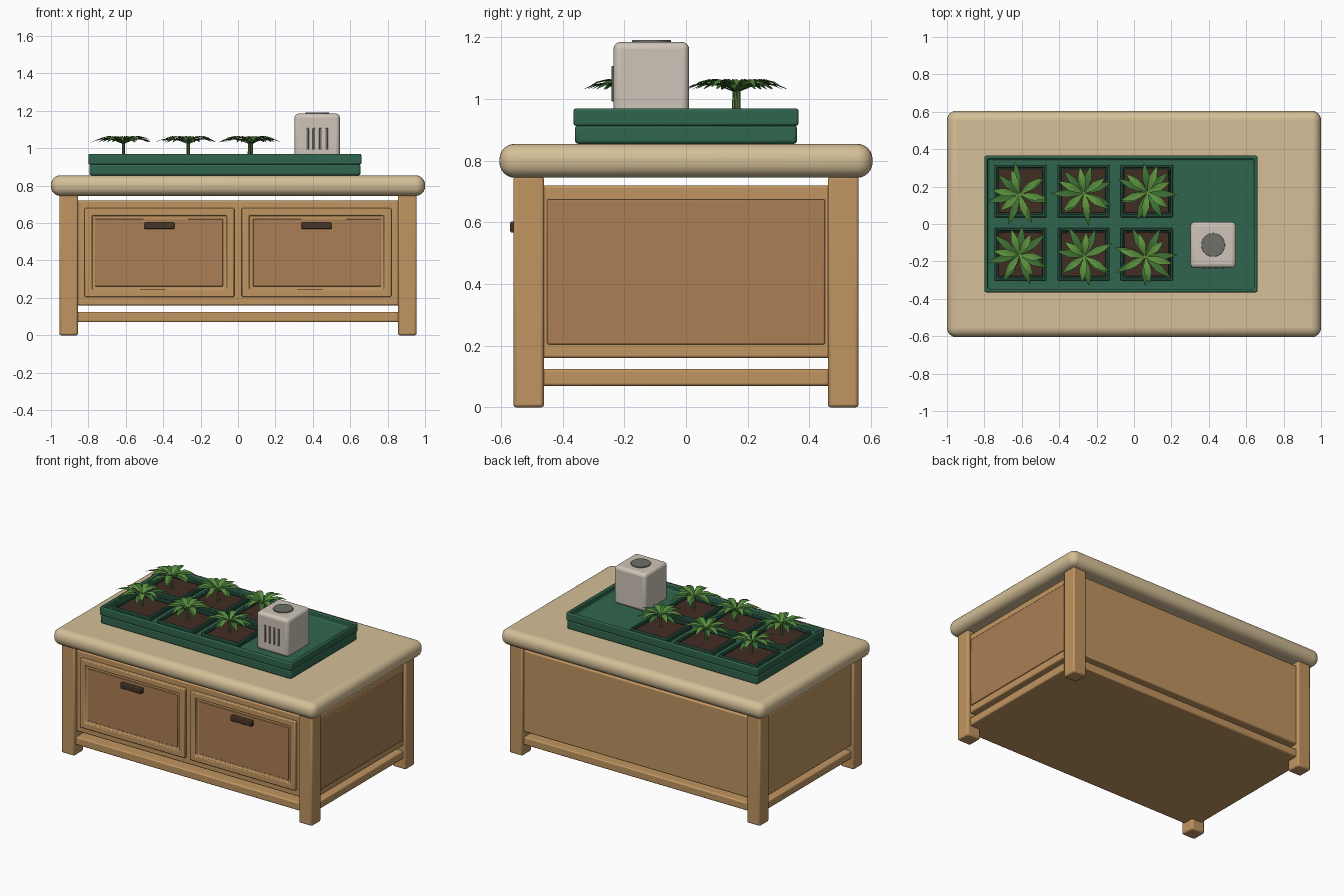
import bpy, bmesh, random
from math import cos, sin, pi
from mathutils import Vector

if "Cube" in bpy.data.objects:
    bpy.data.objects.remove(bpy.data.objects["Cube"])

random.seed(4)


def material(name, r, g, b):
    m = bpy.data.materials.new(name)
    m.diffuse_color = (r, g, b, 1)
    m.use_nodes = True
    m.node_tree.nodes["Principled BSDF"].inputs["Base Color"].default_value = m.diffuse_color
    return m


TOP = material("pale_wood", .66, .52, .31)
WOOD = material("oak", .53, .30, .12)
PANEL = material("panel_wood", .41, .21, .09)
GREEN = material("tray_green", .03, .13, .075)
DARKGREEN = material("pot_green", .015, .065, .04)
SOIL = material("soil", .055, .026, .017)
LEAF = material("leaf_light", .11, .29, .05)
LEAF2 = material("leaf_dark", .05, .17, .035)
STEM = material("stem", .13, .24, .06)
SHELL = material("warm_white", .62, .56, .48)
GREY = material("vent_grey", .16, .16, .14)
DARK = material("dark_bronze", .06, .035, .022)


def finish(name, bm, mat, bevel=0, segs=3):
    me = bpy.data.meshes.new(name)
    bm.to_mesh(me)
    bm.free()
    ob = bpy.data.objects.new(name, me)
    bpy.context.collection.objects.link(ob)
    me.materials.append(mat)
    if bevel:
        mod = ob.modifiers.new("bevel", 'BEVEL')
        mod.width, mod.segments = bevel, segs
        mod.limit_method = 'ANGLE'
    bpy.context.view_layer.objects.active = ob
    ob.select_set(True)
    bpy.ops.object.shade_smooth_by_angle()
    ob.select_set(False)
    return ob


def box(name, x, y, z, mat, bevel=0.008, segs=2, recess=None):
    """Box from ranges; recess = (face direction, rim width, depth)."""
    bm = bmesh.new()
    bmesh.ops.create_cube(bm, size=1)
    for v in bm.verts:
        v.co = Vector([(r[0] + r[1]) / 2 + c * (r[1] - r[0])
                       for r, c in zip((x, y, z), v.co)])
    if recess:
        d, rim, depth = Vector(recess[0]), recess[1], recess[2]
        bm.normal_update()
        face = max(bm.faces, key=lambda f: f.normal.dot(d))
        bmesh.ops.inset_region(bm, faces=[face], thickness=rim)
        ext = bmesh.ops.extrude_face_region(bm, geom=[face])
        verts = [g for g in ext['geom'] if isinstance(g, bmesh.types.BMVert)]
        bmesh.ops.delete(bm, geom=[face], context='FACES_ONLY') if face.is_valid else None
        bmesh.ops.translate(bm, verts=verts, vec=-d * depth)
        bmesh.ops.recalc_face_normals(bm, faces=bm.faces)
    return finish(name, bm, mat, bevel, segs)


# Table: top, legs, cabinet and lower shelf
box("table_top", (-1, 1), (-.605, .605), (.745, .855), TOP, .05, 6)
for sx in (-1, 1):
    for sy in (-1, 1):
        box("leg", sorted((sx * .855, sx * .955)), sorted((sy * .46, sy * .56)),
            (0, .75), WOOD, .01)
box("cabinet_body", (-.935, .935), (-.53, .54), (.16, .72), WOOD)
box("lower_shelf", (-.935, .935), (-.54, .54), (.07, .125), WOOD)
box("side_panel", (.92, .942), (-.45, .45), (.205, .675), PANEL, .004)

# Drawers with recessed panels and pulls
for s in (-1, 1):
    box("drawer_front", sorted((s * .02, s * .82)), (-.552, -.52), (.205, .68),
        WOOD, .006, 2, ((0, -1, 0), .057, .014))
    box("drawer_panel", sorted((s * .08, s * .765)), (-.543, -.53), (.262, .622),
        PANEL, .003)
    box("drawer_pull", sorted((s * .34, s * .5)), (-.57, -.54), (.567, .603), DARK, .005)

# Planting tray
box("tray_base", (-.795, .655), (-.36, .36), (.855, .915), GREEN, .01)
box("tray_rim", (-.8, .66), (-.365, .365), (.913, .97), GREEN, .008, 2,
    ((0, 0, 1), .026, .042))


def leaf(bm, a, length, z, droop, width):
    out, side = Vector((cos(a), sin(a), 0)), Vector((-sin(a), cos(a), 0))
    rows = []
    for t, w in ((.03, .15), (.3, .75), (.55, 1), (.8, .55), (1, .03)):
        mid = out * length * t + Vector((0, 0, z + .03 * sin(pi * t * .8) - droop * t * t))
        rows.append([bm.verts.new(mid + side * width * w * k + Vector((0, 0, .005 * w * abs(k))))
                     for k in (-1, 0, 1)])
    for p, q in zip(rows, rows[1:]):
        for i in (0, 1):
            bm.faces.new((p[i], q[i], q[i + 1], p[i + 1]))


def plant(cx, cy):
    # Two whorls of pointed leaves on a slim stem
    start = random.uniform(0, 2 * pi)
    for name, n, length, z, droop, mat in (
            ("lower_leaves", 7, .172, 1.022, .008, LEAF2),
            ("upper_leaves", 6, .145, 1.034, .012, LEAF)):
        bm = bmesh.new()
        for i in range(n):
            leaf(bm, start + 2 * pi * (i + random.uniform(-.15, .15)) / n,
                 length * random.uniform(.88, 1.05), z, droop, .021)
        start += .4
        finish(name, bm, mat).location = (cx, cy, 0)
    bm = bmesh.new()
    bmesh.ops.create_cone(bm, cap_ends=True, segments=10, radius1=.009,
                          radius2=.007, depth=.1)
    finish("stem", bm, STEM).location = (cx, cy, .99)


# Pots, soil and plants in a 3 x 2 grid
for cx in (-.607, -.27, .068):
    for cy in (.176, -.162):
        box("pot", (cx - .14, cx + .14), (cy - .14, cy + .14), (.92, .962),
            DARKGREEN, .006, 2, ((0, 0, 1), .02, .025))
        box("soil", (cx - .118, cx + .118), (cy - .118, cy + .118), (.93, .95), SOIL, .005)
        plant(cx + random.uniform(-.01, .01), cy + random.uniform(-.022, .015))

# Humidifier with top vent and front slots
box("humidifier", (.302, .545), (-.235, .01), (.925, 1.185), SHELL, .022, 4)
bm = bmesh.new()
bmesh.ops.create_cone(bm, cap_ends=True, segments=32, radius1=.063, radius2=.063, depth=.02)
finish("humidifier_vent", bm, GREY, .003).location = (.423, -.112, 1.182)
for i in range(4):
    x = .372 + i * .034
    box("humidifier_slot", (x - .007, x + .007), (-.241, -.225), (.992, 1.108), GREY, .003)
